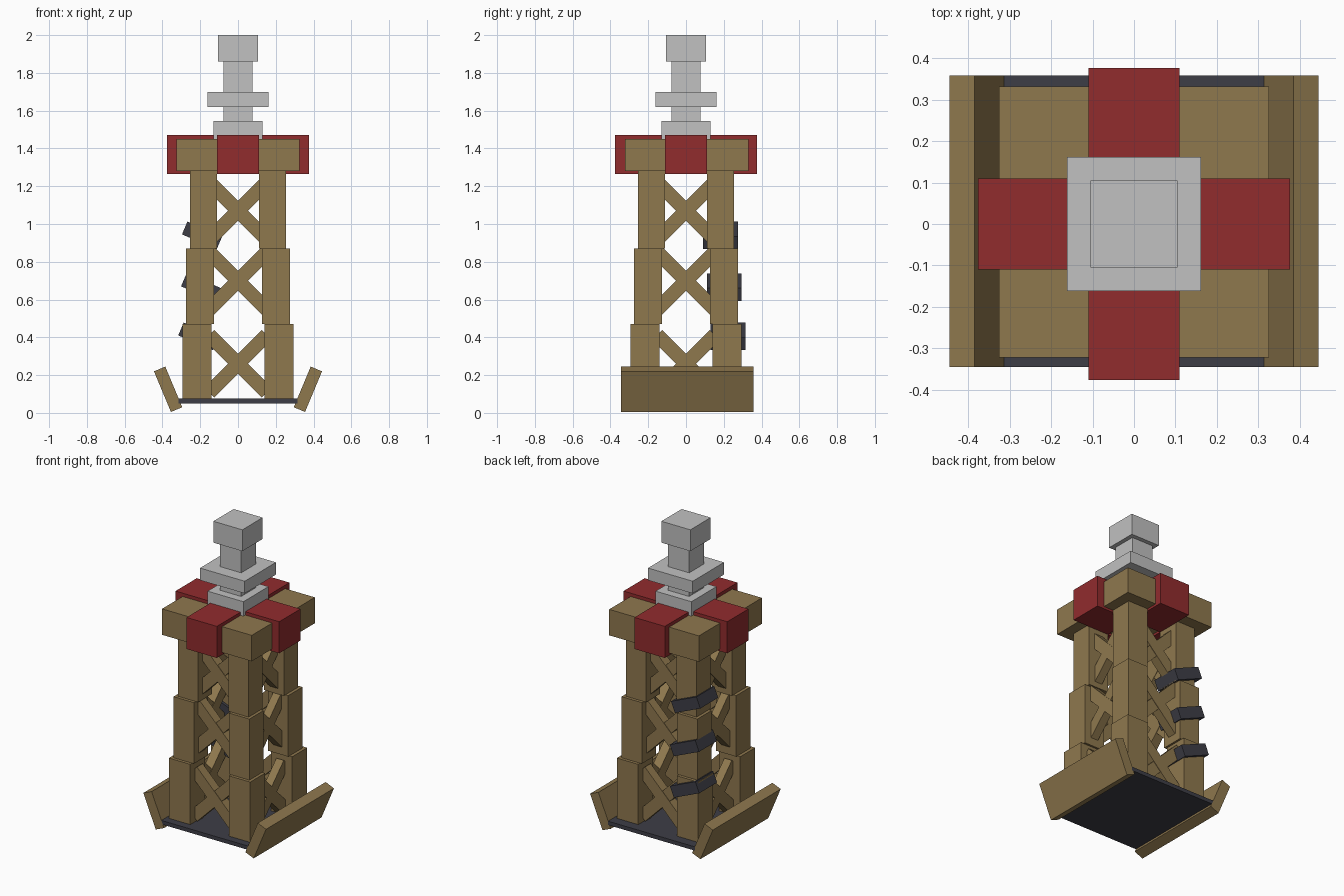
import bpy
import math
from mathutils import Matrix, Vector

if "Cube" in bpy.data.objects:
    bpy.data.objects.remove(bpy.data.objects["Cube"])


def material(name, rgb):
    m = bpy.data.materials.new(name)
    m.diffuse_color = (*rgb, 1)
    m.use_nodes = True
    m.node_tree.nodes["Principled BSDF"].inputs["Base Color"].default_value = m.diffuse_color
    return m


WOOD = material("wood brown", (0.275, 0.188, 0.076))
RED = material("dark red", (0.283, 0.025, 0.027))
GREY = material("light grey", (0.533, 0.533, 0.533))
DARK = material("charcoal", (0.048, 0.048, 0.062))


def box(name, lo, hi, mat, rot=None):
    """Box between two corners, optionally turned about its own centre."""
    lo, hi = Vector(lo), Vector(hi)
    bpy.ops.mesh.primitive_cube_add(size=1)
    ob = bpy.context.object
    ob.name = name
    turn = rot if rot else Matrix.Identity(4)
    ob.data.transform(Matrix.Translation((lo + hi) / 2) @ turn
                      @ Matrix.Diagonal((*(hi - lo), 1)))
    ob.data.materials.append(mat)
    return ob


# Base plate
box("base_plate", (-0.315, -0.345, 0.05), (0.315, 0.358, 0.075), DARK)

# Flared side planks
for s, side in ((-1, "left"), (1, "right")):
    c = Vector((s * 0.37, 0.0065, 0.125))
    h = Vector((0.0325, 0.3515, 0.1165))
    box("side_plank_" + side, c - h, c + h, WOOD,
        Matrix.Rotation(s * math.radians(22.7), 4, 'Y'))

# Tiers: bottom, top, leg inner, leg outer, brace centre height
tiers = [(0.06, 0.47, 0.14, 0.295, 0.26),
         (0.47, 0.87, 0.127, 0.275, 0.70),
         (0.87, 1.29, 0.11, 0.255, 1.07)]
for i, (z0, z1, a, b, zc) in enumerate(tiers, 1):
    # Corner legs
    for sx in (-1, 1):
        for sy in (-1, 1):
            xs = sorted((sx * a, sx * b))
            ys = sorted((sy * a, sy * b))
            box(f"leg_tier_{i}", (xs[0], ys[0], z0), (xs[1], ys[1], z1), WOOD)
    # Crossed braces on all four sides
    m = (a + b) / 2
    for k in range(4):
        spin = Matrix.Rotation(k * math.pi / 2, 4, 'Z')
        for j, ang in enumerate((45, -45)):
            d = 0.003 * j
            ob = box(f"brace_tier_{i}", (-0.215, -m - 0.03 + d, zc - 0.038),
                     (0.215, -m + 0.03 - d, zc + 0.038), WOOD,
                     Matrix.Rotation(math.radians(ang), 4, 'Y'))
            ob.data.transform(spin)

# Tilted bands around the back left leg
for y, x, z in ((0.315, -0.21, 0.405), (0.295, -0.195, 0.665), (0.275, -0.19, 0.94)):
    box("leg_band", (x - 0.1, y - 0.185, z - 0.037), (x + 0.1, y, z + 0.037), DARK,
        Matrix.Rotation(math.radians(23), 4, 'Y'))

# Wooden cap with four red arms
box("cap_block", (-0.325, -0.322, 1.28), (0.325, 0.331, 1.45), WOOD)
for k in range(4):
    arm = box("red_arm", (0.11, -0.11, 1.265), (0.376, 0.11, 1.472), RED)
    arm.data.transform(Matrix.Rotation(k * math.pi / 2, 4, 'Z'))

# Stepped grey spire
for name, r, z0, z1 in (("spire_base", 0.13, 1.44, 1.545),
                        ("spire_column", 0.077, 1.54, 1.87),
                        ("spire_collar", 0.162, 1.62, 1.70),
                        ("spire_top", 0.105, 1.86, 2.0)):
    box(name, (-r, -r, z0), (r, r, z1), GREY)
# Lift nothing further: plank feet already rest on the ground plane
